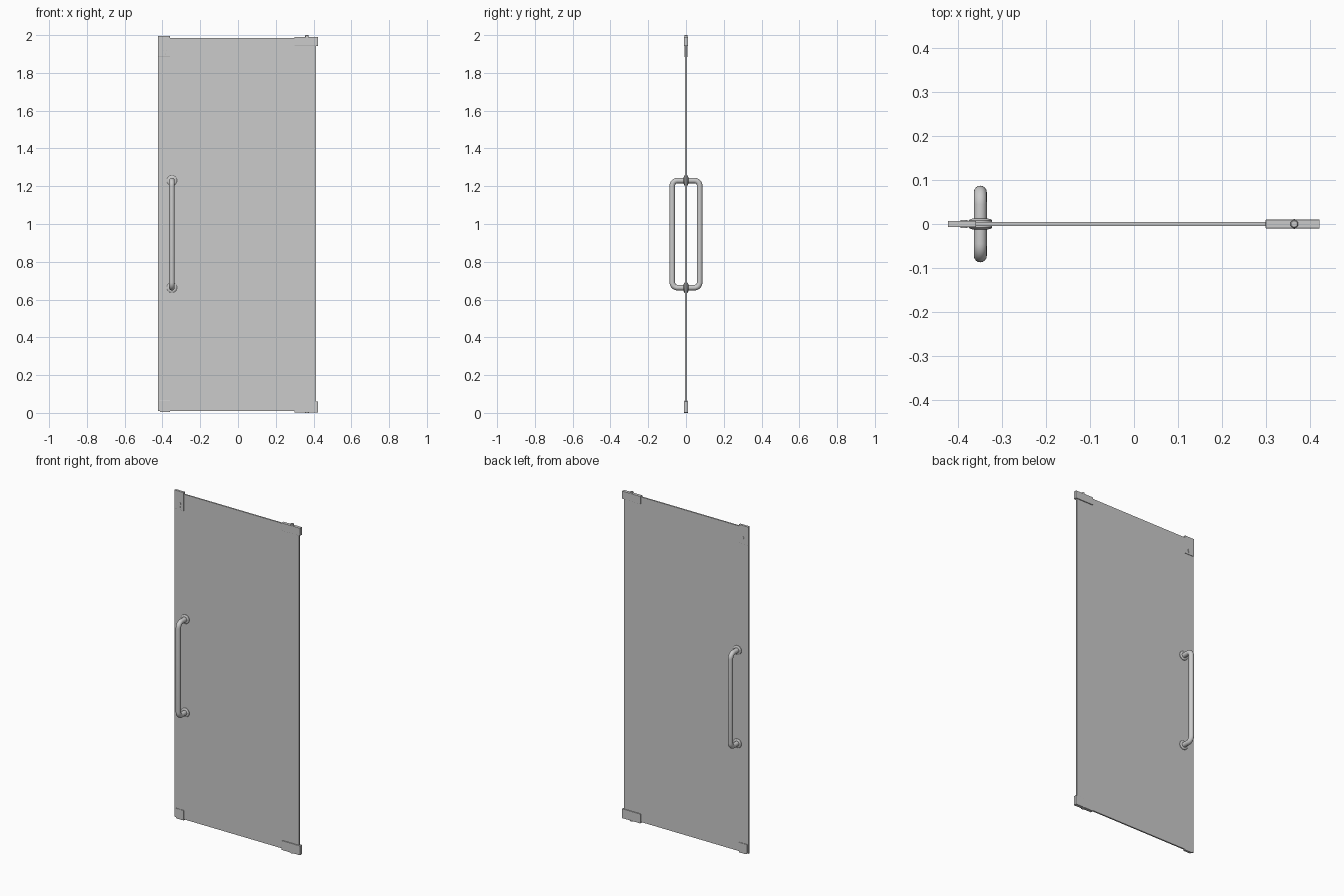
import bpy, bmesh
from math import sin, cos, pi
from mathutils import Vector, Matrix

if "Cube" in bpy.data.objects:
    bpy.data.objects.remove(bpy.data.objects["Cube"])


def finish(name, bm, bevel=0.0, smooth=False):
    bmesh.ops.recalc_face_normals(bm, faces=bm.faces)
    me = bpy.data.meshes.new(name)
    bm.to_mesh(me)
    bm.free()
    ob = bpy.data.objects.new(name, me)
    bpy.context.collection.objects.link(ob)
    if bevel:
        m = ob.modifiers.new("soft_edges", 'BEVEL')
        m.width, m.segments, m.limit_method = bevel, 2, 'ANGLE'
    if smooth:
        bpy.ops.object.select_all(action='DESELECT')
        ob.select_set(True)
        bpy.context.view_layer.objects.active = ob
        bpy.ops.object.shade_smooth_by_angle(angle=0.7)
    return ob


def box(name, x0, x1, half_y, z0, z1, bevel=0.001):
    bm = bmesh.new()
    size = Matrix.Diagonal((x1 - x0, 2 * half_y, z1 - z0, 1))
    place = Matrix.Translation(((x0 + x1) / 2, 0, (z0 + z1) / 2))
    bmesh.ops.create_cube(bm, size=1, matrix=place @ size)
    return finish(name, bm, bevel)


def prism(name, outline, half_y, bevel=0.0008):
    """Extrude an x-z outline symmetrically through y."""
    bm = bmesh.new()
    f = bm.faces.new([bm.verts.new((x, -half_y, z)) for x, z in outline])
    new = bmesh.ops.extrude_face_region(bm, geom=[f])["geom"]
    bmesh.ops.translate(bm, vec=(0, 2 * half_y, 0),
                        verts=[v for v in new if isinstance(v, bmesh.types.BMVert)])
    return finish(name, bm, bevel)


def lathe(name, profile, origin, axis, steps=32):
    """Spin (radius, height) points around an axis."""
    bm = bmesh.new()
    rot = Vector((0, 0, 1)).rotation_difference(Vector(axis)).to_matrix()
    verts = [bm.verts.new(Vector(origin) + rot @ Vector((r, 0, h))) for r, h in profile]
    edges = [bm.edges.new(p) for p in zip(verts, verts[1:])]
    bmesh.ops.spin(bm, geom=verts + edges, cent=origin, axis=axis,
                   angle=2 * pi, steps=steps, use_duplicate=False)
    bmesh.ops.remove_doubles(bm, verts=bm.verts, dist=1e-5)
    return finish(name, bm, smooth=True)


def arc(cx, cz, r, a0, a1, n=8):
    return [(cx + r * cos(a0 + (a1 - a0) * i / n), cz + r * sin(a0 + (a1 - a0) * i / n))
            for i in range(n + 1)]


# Glass leaf
box("glass_panel", -0.423, 0.413, 0.0045, 0.01, 1.985, bevel=0.0008)

# Hinge-side patch fittings with their pivots
box("bottom_hinge_patch", 0.30, 0.423, 0.0097, 0.003, 0.06)
box("top_hinge_patch", 0.30, 0.423, 0.0097, 1.943, 1.99)
lathe("bottom_pivot", [(0, 0), (0.011, 0), (0.011, 0.006), (0, 0.006)], (0.365, 0, 0), (0, 0, 1), 24)
lathe("top_pivot", [(0, 0), (0.009, 0), (0.009, 0.013), (0.007, 0.015), (0, 0.015)],
      (0.365, 0, 1.985), (0, 0, 1), 24)

# Lock-side patch fittings
box("top_lock_patch", -0.4235, -0.36, 0.0072, 1.885, 1.996)
corner = arc(-0.402, 0.018, 0.014, pi, 1.5 * pi)
prism("bottom_corner_patch", corner + [(-0.36, 0.004), (-0.36, 0.065), (-0.416, 0.065)], 0.0072)

# Key cylinder: round head with a narrow tail
keyhole = arc(-0.387, 1.922, 0.008, -0.25 * pi, 1.25 * pi, 16) + arc(-0.387, 1.903, 0.005, pi, 2 * pi, 8)
prism("key_cylinder", keyhole, 0.009, bevel=0.0005)

# Pull handle on each face, with rosettes against the glass
HX, HY, ZL, ZH, R, TUBE = -0.35, 0.0725, 0.663, 1.23, 0.028, 0.0148
for side, label in ((-1, "front"), (1, "back")):
    path = [(0, ZL)] + arc(HY - R, ZL + R, R, -pi / 2, 0) + arc(HY - R, ZH - R, R, 0, pi / 2) + [(0, ZH)]
    cu = bpy.data.curves.new(label + "_handle", 'CURVE')
    cu.dimensions = '3D'
    cu.bevel_depth, cu.bevel_resolution = TUBE, 6
    sp = cu.splines.new('POLY')
    sp.points.add(len(path) - 1)
    for p, (y, z) in zip(sp.points, path):
        p.co = (HX, side * y, z, 1)
    sp.use_smooth = True
    ob = bpy.data.objects.new(label + "_handle", cu)
    bpy.context.collection.objects.link(ob)
    bpy.ops.object.select_all(action='DESELECT')
    ob.select_set(True)
    bpy.context.view_layer.objects.active = ob
    bpy.ops.object.convert(target='MESH')
    for z, level in ((ZL, "lower"), (ZH, "upper")):
        lathe(f"{label}_{level}_rosette",
              [(0, 0.004), (0.027, 0.004), (0.027, 0.008), (0.024, 0.0105), (0.019, 0.012), (0.0, 0.012)],
              (HX, 0, z), (0, side, 0))
